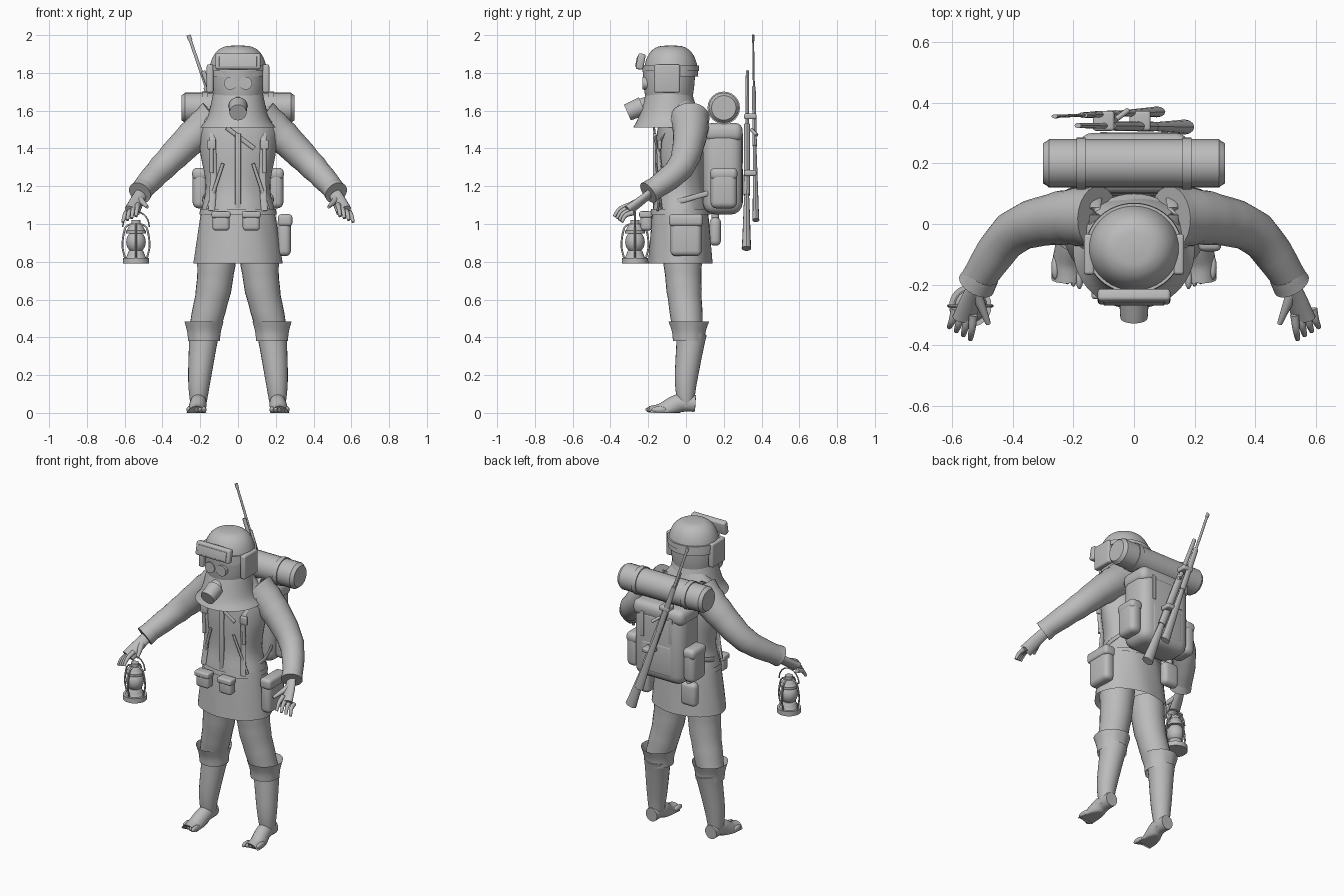
import bpy, bmesh, math
from mathutils import Vector, Matrix

cube = bpy.data.objects.get("Cube")
if cube:
    bpy.data.objects.remove(cube, do_unlink=True)

GREY = (0.5, 0.5, 0.5, 1)
SIDES = (-1, 1)
ACROSS, DEPTH, UP = Vector((1, 0, 0)), Vector((0, 1, 0)), Vector((0, 0, 1))

mat = bpy.data.materials.new("plain grey")
mat.use_nodes = True
mat.diffuse_color = GREY
mat.node_tree.nodes["Principled BSDF"].inputs["Base Color"].default_value = GREY


def finish(name, bm):
    bmesh.ops.recalc_face_normals(bm, faces=bm.faces)
    mesh = bpy.data.meshes.new(name)
    bm.to_mesh(mesh)
    bm.free()
    mesh.materials.append(mat)
    part = bpy.data.objects.new(name, mesh)
    bpy.context.collection.objects.link(part)
    bpy.ops.object.select_all(action='DESELECT')
    part.select_set(True)
    bpy.context.view_layer.objects.active = part
    bpy.ops.object.shade_smooth_by_angle(angle=math.radians(40))
    return part


def smooth(points, steps=5):
    """Run a soft curve through the points."""
    pts = [Vector(p) for p in points]
    out = []
    for i in range(len(pts) - 1):
        before, a, b, after = pts[max(i - 1, 0)], pts[i], pts[i + 1], pts[min(i + 2, len(pts) - 1)]
        for k in range(steps):
            t = k / steps
            bend = (b - before) * (1 - t) - (after - a) * t
            base = a.lerp(b, t * t * (3 - 2 * t))
            out.append(base + bend * (t * (1 - t) / 2))
    return out + [pts[-1]]


def skin(name, rings, capped):
    """Bridge equal rings of points, with caps if wanted."""
    bm = bmesh.new()
    loops = [[bm.verts.new(p) for p in ring] for ring in rings]
    for low, high in zip(loops, loops[1:]):
        for i in range(len(low)):
            bm.faces.new((low[i - 1], low[i], high[i], high[i - 1]))
    if capped:
        bm.faces.new(loops[0])
        bm.faces.new(loops[-1])
    return finish(name, bm)


def ellipse(center, u, v, sides, folds=0):
    ring = []
    for i in range(sides):
        a = math.tau * i / sides
        k = 1 + folds * math.cos(8 * a + 9 * center.z)
        ring.append(center + (u * math.cos(a) + v * math.sin(a)) * k)
    return ring


def loft(name, x, y, rows, folds=0, capped=False):
    """Upright shell: each row is height, half width, half depth."""
    return skin(name, [ellipse(Vector((x, y, z)), ACROSS * w, DEPTH * d, 48, folds)
                       for z, w, d in smooth(rows)], capped)


def tube(name, path, start, end, side=1, flat=1, ref=DEPTH, ripple=0, sides=16):
    """Tapering tube along a soft path."""
    pts = smooth([(side * x, y, z) for x, y, z in path])
    rings = []
    for i, p in enumerate(pts):
        t = i / (len(pts) - 1)
        along = pts[min(i + 1, len(pts) - 1)] - pts[max(i - 1, 0)]
        u = along.cross(ref).normalized()
        v = u.cross(along).normalized()
        r = (start + (end - start) * t) * (1 + ripple * math.sin(40 * t))
        rings.append(ellipse(p, u * r, v * r * flat, sides))
    return skin(name, rings, True)


def rod(name, a, b, start, end=None, ref=DEPTH, flat=1, sides=24):
    return tube(name, (a, b), start, end or start, ref=ref, flat=flat, sides=sides)


def ball(name, center, radii):
    bm = bmesh.new()
    bmesh.ops.create_uvsphere(bm, u_segments=24, v_segments=12, radius=1,
                              matrix=Matrix.Translation(center) @ Matrix.Diagonal((*radii, 1)))
    return finish(name, bm)


def box(name, center, size, tilt=0, softness=.3):
    bm = bmesh.new()
    bmesh.ops.create_cube(bm, size=1, matrix=Matrix.Diagonal((*size, 1)))
    bmesh.ops.bevel(bm, geom=bm.edges[:], offset=softness * min(size), segments=4, profile=.5, affect='EDGES')
    bm.transform(Matrix.Translation(center) @ Matrix.Rotation(tilt, 4, 'X'))
    return finish(name, bm)


# Jacket with an open skirt, and the belt
loft("jacket", 0, -.03, [(.79, .235, .17), (1.05, .2, .15), (1.2, .17, .13), (1.4, .2, .13),
                         (1.55, .19, .11), (1.68, .09, .06)], folds=.01)
loft("belt", 0, -.03, [(1.05, .205, .16), (1.08, .2, .155)])
box("front_placket", (0, -.165, 1.28), (.03, .02, .4))

# Hooded head, shoulder cape and helmet
loft("mask_cape", 0, -.09, [(1.51, .2, .19), (1.57, .16, .16), (1.7, .13, .12)])
loft("head", 0, -.09, [(1.56, .1, .1), (1.7, .135, .13), (1.82, .14, .14)], capped=True)
dome = []
for step in range(9):
    lift = math.radians(11 * step)
    spread = math.cos(lift) ** .6
    dome.append((1.78 + .165 * math.sin(lift), .155 * spread, .145 * spread))
loft("helmet", 0, -.08, dome, capped=True)
loft("goggle_strap", 0, -.08, [(1.81, .16, .15), (1.84, .158, .148)], capped=True)
box("goggles", (0, -.24, 1.86), (.24, .04, .085), tilt=-.2)
box("goggle_lens", (0, -.26, 1.86), (.2, .009, .055), tilt=-.2)
rod("filter_neck", (0, -.19, 1.64), (0, -.25, 1.62), .04, ref=ACROSS)
rod("mask_filter", (0, -.23, 1.625), (0, -.31, 1.59), .05, .045, ref=ACROSS)
for s in SIDES:
    box("ear_cover", (s * .148, -.1, 1.77), (.035, .135, .15))
    rod("mask_eyepiece", (s * .04, -.19, 1.745), (s * .04, -.23, 1.745), .034, ref=UP)

# Arms, hands, legs and bare feet
for s in SIDES:
    tube("sleeve", [(.12, .02, 1.56), (.24, .02, 1.46), (.4, -.03, 1.3), (.52, -.19, 1.17)],
         .105, .055, s, ripple=.025, sides=24)
    tube("sleeve_hem", [(.5, -.165, 1.19), (.52, -.2, 1.165)], .058, .063, s, sides=24)
    tube("palm", [(.5, -.17, 1.18), (.53, -.23, 1.13), (.56, -.31, 1.07)], .03, .042, s, flat=.6)
    for finger in range(4):
        knuckle = Vector((.59, -.28, 1.06)).lerp(Vector((.53, -.3, 1.1)), finger / 3)
        tip = Vector((.61, -.34, 1.01)).lerp(Vector((.54, -.38, 1.04)), finger / 3)
        bent = knuckle.lerp(tip, .5) + Vector((0, -.01, .01))
        tube("finger", (knuckle, bent, tip), .015, .008, s)
    tube("thumb", [(.52, -.23, 1.13), (.5, -.28, 1.11), (.48, -.33, 1.09)], .02, .008, s)
    tube("trouser_leg", [(.11, -.02, .85), (.13, -.01, .65), (.18, .01, .44)],
         .105, .08, s, ripple=.015, sides=24)
    loft("trouser_cuff", s * .18, .015, [(.38, .085, .085), (.43, .09, .09), (.485, .104, .108)], folds=.01)
    tube("calf", [(.21, 0, .03), (.205, 0, .17), (.18, .03, .42)], .038, .08, s, sides=24)
    foot = tube("foot", [(.21, .05, .05), (.21, -.04, .05), (.22, -.12, 0), (.22, -.18, -.02)],
                .04, .053, s, flat=1.1, ref=UP)
    for v in foot.data.vertices:
        v.co.z = max(v.co.z, 0)
    for toe in range(5):
        ball("toe", (s * (.18 + .02 * toe), -.175 + .008 * toe, .017), (.013, .04, .017))

# Harness straps with buckles, clipped tools and belt pouches
for s in SIDES:
    tube("shoulder_strap", [(.12, .1, 1.5), (.13, .03, 1.62), (.135, -.13, 1.45), (.13, -.13, 1.25),
                            (.14, -.15, 1.07)], .018, .018, s, flat=.35)
    tube("chest_strap", [(.08, -.16, 1.32), (.16, -.13, 1.08)], .009, .009, s, flat=.6)
    tube("waist_strap", [(.15, -.1, 1.1), (.185, 0, 1.13), (.15, .14, 1.17)], .014, .014, s,
         flat=.4, ref=ACROSS)
    box("strap_buckle", (s * .14, -.14, 1.42), (.045, .02, .05))
    rod("clipped_tool", (s * .14, -.14, 1.27), (s * .14, -.145, 1.4), .011)
    pouch = s * .08 - .01
    box("belt_pouch", (pouch, -.21, 1.01), (.09, .06, .09))
    box("pouch_flap", (pouch, -.215, 1.05), (.1, .065, .035))
rod("chest_band", (-.06, -.17, 1.51), (.085, -.155, 1.4), .012, flat=.5)

# Hip bag on the left, canteen at the right of the back
box("hip_bag", (.245, 0, .935), (.07, .165, .21), softness=.4)
box("hip_bag_flap", (.25, 0, 1.02), (.076, .18, .065))
box("canteen", (-.135, .155, .96), (.11, .06, .15), softness=.45)
rod("canteen_cap", (-.135, .155, 1.02), (-.135, .155, 1.055), .02)

# Backpack, side pockets and bedroll
box("backpack", (0, .195, 1.28), (.35, .21, .46))
box("backpack_lid", (0, .2, 1.485), (.36, .2, .1), softness=.4)
box("back_pocket", (0, .28, 1.2), (.22, .045, .2), softness=.4)
for s in SIDES:
    box("side_pocket", (s * .2, .2, 1.19), (.08, .14, .215), softness=.4)
    box("side_pocket_flap", (s * .2, .2, 1.265), (.085, .145, .065), softness=.4)
    box("lid_strap", (s * .1, .297, 1.4), (.025, .012, .16))
    rod("bedroll_strap", (s * .16, .2, 1.615), (s * .19, .2, 1.615), .086)
    rod("bedroll_rim", (s * .28, .2, 1.615), (s * .3, .2, 1.615), .08, .065)
rod("bedroll", (-.28, .2, 1.615), (.28, .2, 1.615), .08)

# Two long guns slung diagonally over the pack, each split along its axis
muzzle, butt = Vector((-.262, .355, 2)), Vector((.075, .37, 1.02))
for part, start, end, thin, thick in (("rifle_sight", 0, .03, .011, .011), ("rifle_barrel", 0, .3, .008, .009),
                                      ("rifle_body", .28, .6, .016, .019), ("rifle_stock", .6, 1, .014, .03)):
    rod(part, muzzle.lerp(butt, start), muzzle.lerp(butt, end), thin, thick, flat=.6, sides=12)
muzzle, butt = Vector((-.185, .325, 1.81)), Vector((.165, .32, .87))
for part, start, end, thin, thick in (("long_barrel", 0, .3, .012, .014), ("long_body", .3, .7, .022, .024),
                                      ("long_stock", .7, 1, .018, .036)):
    rod(part, muzzle.lerp(butt, start), muzzle.lerp(butt, end), thin, thick, flat=.7, sides=12)
rod("rifle_bolt", (-.06, .345, 1.5), (-.02, .375, 1.47), .009)
for center in ((-.1, .34, 1.57), (.02, .34, 1.27)):
    box("gun_tie", center, (.07, .065, .03))

# Lantern hanging below the right hand
LX, LY = -.54, -.27
for part, low, high, wide, narrow in (("base", .79, .82, .07, .07), ("burner", .82, .86, .055, .036),
                                      ("cap", .95, .965, .052, .052), ("hood", .965, 1, .05, .03),
                                      ("chimney", 1, 1.02, .024, .024)):
    rod("lantern_" + part, (LX, LY, low), (LX, LY, high), wide, narrow)
ball("lantern_globe", (LX, LY, .905), (.052, .052, .06))
for quarter in range(4):
    a = math.tau * quarter / 4
    tube("lantern_frame", [(LX + math.cos(a) * r, LY + math.sin(a) * r, z) for r, z in
                           ((.058, .82), (.072, .89), (.056, .98), (.02, 1))],
         .005, .005, ref=Vector((-math.sin(a), math.cos(a), 0)))
arc = [math.pi * k / 8 for k in range(9)]
tube("lantern_handle", [(LX + .07 * math.cos(a), LY, .985 + .08 * math.sin(a)) for a in arc], .004, .004)
